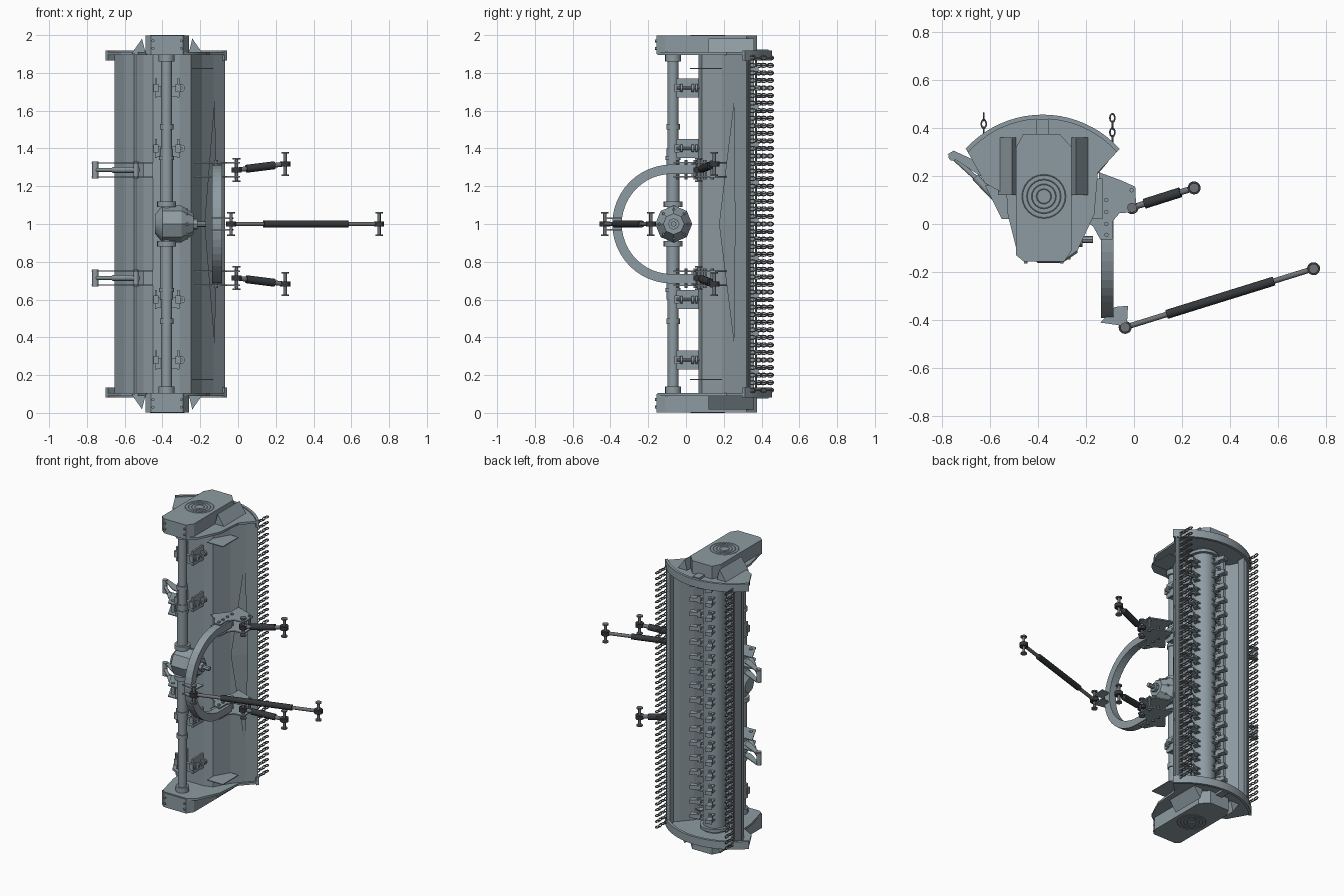
import bpy, bmesh
from math import sin, cos, pi, radians
from mathutils import Vector, Matrix

if "Cube" in bpy.data.objects:
    bpy.data.objects.remove(bpy.data.objects["Cube"])


def material(name, c):
    m = bpy.data.materials.new(name)
    m.diffuse_color = (*c, 1)
    m.use_nodes = True
    m.node_tree.nodes["Principled BSDF"].inputs["Base Color"].default_value = m.diffuse_color
    return m


STEEL = material("blue_grey_steel", (0.27, 0.33, 0.36))
DARK = material("dark_barrel", (0.035, 0.04, 0.045))
ROD = material("grey_rod", (0.16, 0.17, 0.18))


def finish(name, bm, mat=STEEL, smooth=True):
    bmesh.ops.recalc_face_normals(bm, faces=bm.faces[:])
    me = bpy.data.meshes.new(name)
    bm.to_mesh(me)
    bm.free()
    if smooth:
        me.polygons.foreach_set("use_smooth", [True] * len(me.polygons))
        me.set_sharp_from_angle(angle=radians(32))
    me.materials.append(mat)
    ob = bpy.data.objects.new(name, me)
    bpy.context.collection.objects.link(ob)


def prism(bm, pts, a, b, axis="z"):
    place = {"z": lambda p, t: (p[0], p[1], t), "y": lambda p, t: (p[0], t, p[1]),
             "x": lambda p, t: (t, p[0], p[1])}[axis]
    lo, hi = [[bm.verts.new(place(p, t)) for p in pts] for t in (a, b)]
    bm.faces.new(lo)
    bm.faces.new(hi[::-1])
    for i in range(len(pts)):
        j = (i + 1) % len(pts)
        bm.faces.new((lo[i], lo[j], hi[j], hi[i]))


def box(bm, x0, x1, y0, y1, z0, z1):
    prism(bm, [(x0, y0), (x1, y0), (x1, y1), (x0, y1)], z0, z1)


def cyl(bm, p, q, r, r2=None, n=16):
    p, q = Vector(p), Vector(q)
    m = Matrix.Translation((p + q) / 2) @ (q - p).to_track_quat("Z", "Y").to_matrix().to_4x4()
    bmesh.ops.create_cone(bm, cap_ends=True, segments=n, radius1=r,
                          radius2=r if r2 is None else r2, depth=(q - p).length, matrix=m)


def ring(bm, m, rx, ry, r, n=10, k=5):
    # elliptical torus, used for chain links and vents
    grid = [[bm.verts.new(m @ Vector(((rx + r * cos(v * 2 * pi / k)) * cos(u * 2 * pi / n),
             (ry + r * cos(v * 2 * pi / k)) * sin(u * 2 * pi / n), r * sin(v * 2 * pi / k))))
             for v in range(k)] for u in range(n)]
    for u in range(n):
        for v in range(k):
            w, x = (u + 1) % n, (v + 1) % k
            bm.faces.new((grid[u][v], grid[w][v], grid[w][x], grid[u][x]))


def strip(pts, t):
    # thicken an open polyline into a closed outline
    out = []
    for i, p in enumerate(pts):
        a, b = Vector(pts[max(i - 1, 0)]), Vector(pts[min(i + 1, len(pts) - 1)])
        d = (b - a).normalized()
        out.append((p[0] - d.y * t, p[1] + d.x * t))
    return list(pts) + out[::-1]


def arc(cx, cy, r, a0, a1, n):
    return [(cx + r * cos(radians(a0 + (a1 - a0) * i / n)),
             cy + r * sin(radians(a0 + (a1 - a0) * i / n))) for i in range(n + 1)]


# hood: folded sheet open towards +y
bm = bmesh.new()
hood = [(-.655, .33), (-.60, .22), (-.54, .16), (-.50, .10), (-.45, .065), (-.31, .065),
        (-.25, .085), (-.19, .19), (-.13, .26), (-.07, .32)]
prism(bm, strip(hood, .01), .1, 1.9)
finish("hood", bm, smooth=False)

# shallow bent stiffener on the hood face
bm = bmesh.new()
v = [bm.verts.new(p) for p in [(-.125, .255, .36), (-.178, .175, 1), (-.125, .255, 1.66), (-.105, .262, 1)]]
bm.faces.new((v[0], v[1], v[3]))
bm.faces.new((v[1], v[2], v[3]))
finish("hood_stiffener", bm, smooth=False)

# hood rear bars, deflector and toothed counter bar inside
bm = bmesh.new()
box(bm, -.625, -.60, .30, .36, .1, 1.9)
box(bm, -.115, -.09, .30, .34, .1, 1.9)
box(bm, -.55, -.53, .16, .24, .1, 1.9)
for i in range(44):
    z = .12 + i * .04
    prism(bm, [(-.54, z), (-.50, z + .015), (-.54, z + .03)], .20, .215, "y")
finish("inner_bars", bm, smooth=False)

# end plates, runners, belt covers, vents and guards at both ends
plates, runners, covers, vents, guards = [bmesh.new() for _ in range(5)]
side = arc(-.38, .023, .425, 138, 42, 16) + [(-.15, .215), (-.165, .04), (-.235, -.11), (-.29, -.15),
                                             (-.46, -.15), (-.483, -.13), (-.525, .04), (-.53, .12), (-.62, .17)]
cover = [(-.46, .375), (-.31, .375), (-.26, .32), (-.26, -.11), (-.29, -.155), (-.46, -.155),
         (-.49, -.13), (-.49, .32)]
for s in (-1, 1):
    z = lambda d: 1 + s * d
    prism(plates, side, z(.895), z(.91))
    band = arc(-.38, .023, .432, 138, 42, 20) + arc(-.38, .023, .414, 42, 138, 20)
    prism(runners, band, z(.865), z(.918))
    box(runners, -.405, -.355, .37, .437, z(.91), z(.925))
    prism(covers, cover, z(.9), z(.998))
    for r in (.03, .05, .07, .09):
        ring(vents, Matrix.Translation((-.375, .115, z(.995))), r, r, .005, 24, 4)
    for x, o in ((-.508, -1), (-.242, 1)):
        prism(guards, [(x - o * .02, z(.9)), (x + o * .057, z(.9)), (x, z(.982))], .12, .36, "y")
    for x, y in ((-.45, -.158), (-.30, -.158)):
        for d in (.93, .97):
            cyl(covers, (x, y + .01, z(d)), (x, y - .006, z(d)), .008, n=6)
    # thin lugs on the hood
    box(guards, -.25, -.13, .02, .19, z(.82), z(.826))
finish("end_plates", plates)
finish("runners", runners)
finish("belt_covers", covers, smooth=False)
finish("cover_vents", vents)
finish("wedge_guards", guards, smooth=False)

# rotor with rows of flail hammers
bm = bmesh.new()
RX, RY = -.38, .225
cyl(bm, (RX, RY, .1), (RX, RY, 1.9), .075, n=32)
for z in (.13, 1.87):
    cyl(bm, (RX, RY, z - .01), (RX, RY, z + .01), .095, n=32)
finish("rotor", bm)
bm = bmesh.new()
for row in range(4):
    a = radians(20 + 90 * row)
    d, n = Vector((cos(a), sin(a), 0)), Vector((-sin(a), cos(a), 0))
    c = Vector((RX, RY, 0))
    for i in range(17):
        p = c + Vector((0, 0, .18 + i * .1 + (row % 2) * .04))
        for k in (-.018, .018):
            q = p + Vector((0, 0, k))
            prism(bm, [(q + d * u + n * w).xy for u, w in ((.07, -.02), (.115, -.012), (.115, .012), (.07, .02))],
                  q.z - .004, q.z + .004)
        cyl(bm, p + d * .1 - Vector((0, 0, .026)), p + d * .1 + Vector((0, 0, .026)), .008, n=8)
        prism(bm, [(p + d * u + n * w).xy for u, w in ((.09, -.012), (.16, -.022), (.16, .022), (.09, .012))],
              p.z - .013, p.z + .013)
finish("flail_hammers", bm, smooth=False)

# chain curtains on both long edges
for name, x, top, links in (("front_chains", -.09, .335, 4), ("rear_chains", -.625, .37, 3)):
    bm = bmesh.new()
    for i in range(45):
        for k in range(links):
            m = Matrix.Translation((x, top + .016 + k * .030, .12 + i * .04))
            m = m @ (Matrix.Identity(4) if k % 2 else Matrix.Rotation(pi / 2, 4, "Y"))
            ring(bm, m, .010, .017, .004, 10, 5)
    cyl(bm, (x, top, .1), (x, top, 1.9), .006, n=8)
    finish(name, bm, ROD)

# drive tube with sleeves and flanges
bm = bmesh.new()
TX, TY = -.378, -.068
cyl(bm, (TX, TY, .1), (TX, TY, 1.9), .029, n=20)
for s in (-1, 1):
    for a, b, r in ((.09, .12, .05), (.12, .40, .034), (.34, .36, .04), (.86, .9, .042), (.5, .53, .036)):
        cyl(bm, (TX, TY, 1 + s * a), (TX, TY, 1 + s * b), r, n=20)
finish("drive_tube", bm)

# tube mounts: clamp plates, blocks and bolts to the hood
bm = bmesh.new()
for z in (.28, .6, 1.4, 1.72):
    for x in (-.44, -.322):
        box(bm, x, x + .012, -.05, .07, z - .05, z + .05)
        box(bm, x - .008, x + .02, -.06, -.035, z - .022, z + .022)
    box(bm, -.44, -.31, -.045, -.02, z - .045, z + .01)
    cyl(bm, (-.30, -.05, z), (-.30, .08, z), .008, n=8)
    for y in (-.03, .03, .05):
        cyl(bm, (-.30, y, z), (-.30, y + .012, z), .02, n=12)
finish("tube_mounts", bm)

# central gearbox with input shaft
bm = bmesh.new()
for a, b, r, r2 in ((-.44, -.40, .05, .098), (-.40, -.30, .098, .098), (-.30, -.235, .098, .055),
                    (-.235, -.215, .03, .03), (-.215, -.17, .015, .015)):
    cyl(bm, (a, -.065, 1), (b, -.065, 1), r, r2, n=8)
for i in range(8):
    a = i * pi / 4
    y, z = -.065 + .075 * cos(a), 1 + .075 * sin(a)
    cyl(bm, (-.29, y, z), (-.265, y, z), .008, n=6)
finish("gearbox", bm)

# C-shaped hitch arm
bm = bmesh.new()
outline = [(.05, 1.315)] + arc(-.075, 1, .315, 90, 270, 24) + [(.05, .685), (.05, .735)] + \
    arc(-.075, 1, .265, 270, 90, 24) + [(.05, 1.265)]
prism(bm, outline, -.138, -.085, "x")
finish("hitch_arm", bm, smooth=False)

# hitch side plates, top-link lug, rear arm plates
bm, rear = bmesh.new(), bmesh.new()
cheek = [(-.145, .215), (-.05, .18), (.005, .155), (.01, .05), (-.06, .045), (-.09, .01), (-.09, -.065),
         (-.14, -.065), (-.17, -.01), (-.23, .03), (-.15, .13)]
for s in (-1, 1):
    for d in (.245, .32):
        prism(bm, cheek, 1 + s * d, 1 + s * (d + .008))
        prism(rear, [(-.775, .29), (-.75, .305), (-.62, .245), (-.60, .19), (-.64, .20)],
              1 + s * d, 1 + s * (d + .006))
        prism(rear, [(-.62, .16), (-.55, .02), (-.45, .02), (-.45, .08), (-.52, .16)],
              1 + s * d, 1 + s * (d + .006))
    for x, y in ((-.115, .10), (-.115, .05), (-.115, 0), (-.115, -.045), (-.01, .14)):
        cyl(bm, (x, y, 1 + s * .235), (x, y, 1 + s * .338), .009, n=8)
    z = 1 + s * .286
    for a, b, r in (((-.755, .28, z), (-.64, .175, z), .010), ((-.66, .195, z), (-.53, .06, z), .016),
                    ((-.755, .28, z - .045), (-.755, .28, z + .045), .017),
                    ((-.54, .06, z - .045), (-.54, .06, z + .045), .013)):
        cyl(rear, a, b, r, n=12)
    box(rear, -.50, -.45, .03, .08, z - .04, z + .04)
for d in (-.035, .027):
    prism(bm, [(-.14, -.41), (-.08, -.345), (-.025, -.34), (-.03, -.43), (-.07, -.42)], 1 + d, 1 + d + .008)
finish("hitch_brackets", bm)
finish("rear_arms", rear)


# hydraulic struts: grey rod and pins, dark barrel
def strut(name, p, q, t0, t1, r):
    p, q = Vector(p), Vector(q)
    bm = bmesh.new()
    cyl(bm, p, q, r * .6)
    for e in (p, q):
        cyl(bm, e - Vector((0, 0, .06)), e + Vector((0, 0, .06)), .009, n=12)
        for k in (-.06, .06):
            cyl(bm, e + Vector((0, 0, k - .004)), e + Vector((0, 0, k + .004)), .02)
    finish(name + "_rod", bm, ROD)
    bm = bmesh.new()
    cyl(bm, p.lerp(q, t0), p.lerp(q, t1), r)
    for e in (p, q):
        cyl(bm, e - Vector((0, 0, .013)), e + Vector((0, 0, .013)), .027, n=20)
    finish(name + "_barrel", bm, DARK)


strut("top_link", (-.037, -.43, 1), (.747, -.186, 1), .22, .79, .019)
strut("upper_strut", (-.008, .068, 1.286), (.25, .15, 1.318), .2, .78, .021)
strut("lower_strut", (-.008, .068, .714), (.25, .15, .682), .2, .78, .021)
